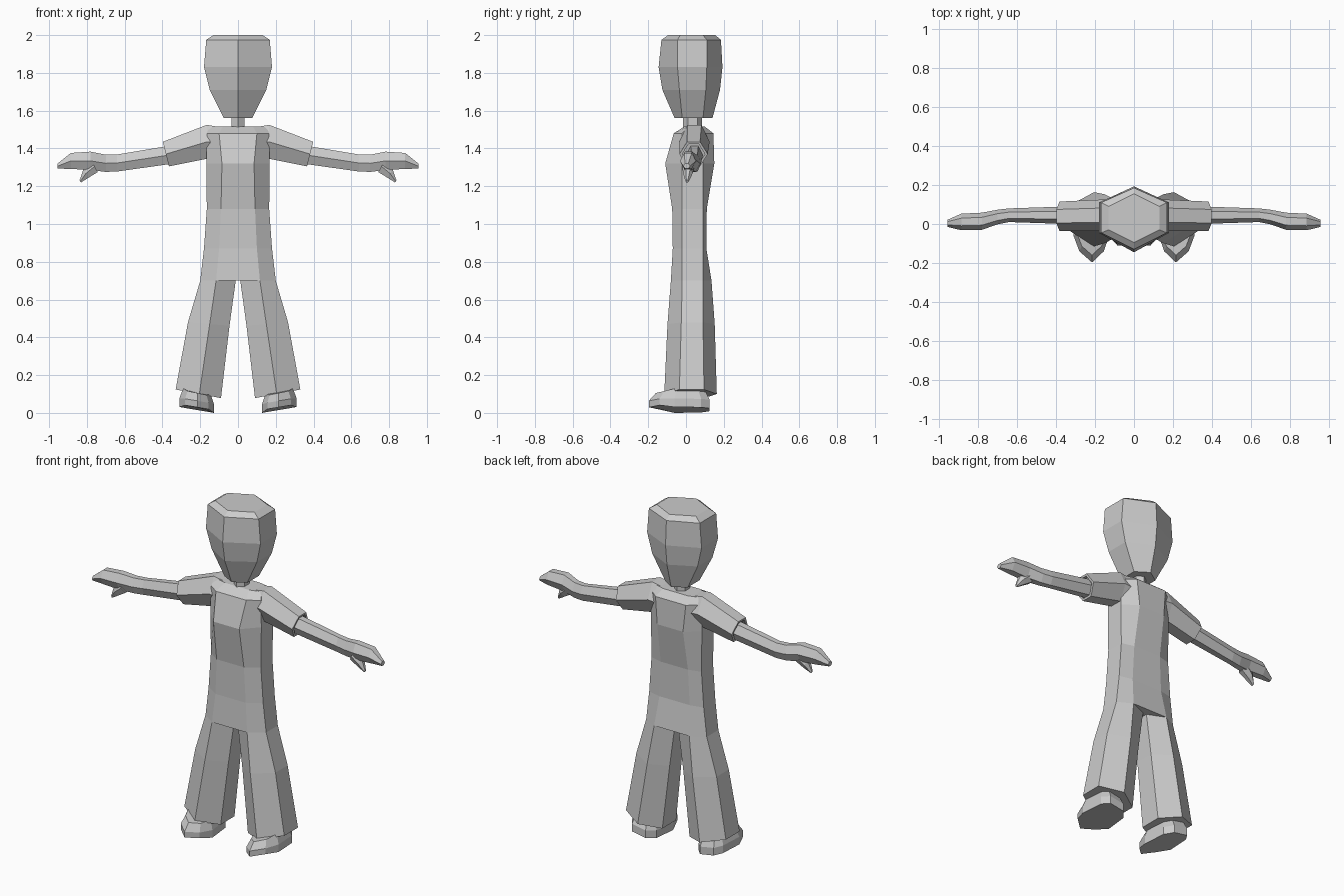
import bpy
import bmesh

cube = bpy.data.objects.get("Cube")
if cube:
    bpy.data.objects.remove(cube, do_unlink=True)

grey = bpy.data.materials.new("plain_grey")
grey.use_nodes = True
grey.diffuse_color = (0.6, 0.6, 0.6, 1)
grey.node_tree.nodes["Principled BSDF"].inputs["Base Color"].default_value = (0.6, 0.6, 0.6, 1)


def loft(name, rings, mirrored=False):
    """Skin a closed, flat-shaded body over rings of equal point count."""
    bm = bmesh.new()
    loops = [[bm.verts.new(p) for p in ring] for ring in rings]
    n = len(loops[0])
    for a, b in zip(loops, loops[1:]):
        for i in range(n):
            j = (i + 1) % n
            bm.faces.new((a[i], a[j], b[j], b[i]))
    bm.faces.new(loops[0])
    bm.faces.new(loops[-1])
    bmesh.ops.recalc_face_normals(bm, faces=bm.faces)
    mesh = bpy.data.meshes.new(name)
    bm.to_mesh(mesh)
    bm.free()
    mesh.materials.append(grey)
    obj = bpy.data.objects.new(name, mesh)
    bpy.context.collection.objects.link(obj)
    if mirrored:
        obj.modifiers.new("mirror", "MIRROR").use_axis[0] = True
    return obj


def upright_hex(z, outer, mid, inner, front, back, side_f, side_b, slope=0):
    """Horizontal hexagon with a ridge at the front and at the back."""
    pts = [(mid, front), (outer, side_f), (outer, side_b),
           (mid, back), (inner, side_b), (inner, side_f)]
    return [(x, y, z + slope * (x - mid)) for x, y in pts]


def limb_hex(x, low, high, front, back, tilt=0):
    """Hexagon across an arm that runs along x, flat on top and below."""
    mid, d = (low + high) / 2, (back - front) * 0.27
    pts = [(front, mid), (front + d, high), (back - d, high),
           (back, mid), (back - d, low), (front + d, low)]
    return [(x + tilt * (z - mid), y, z) for y, z in pts]


def torso_ring(z, width, flat, front, back, side_f=-0.02, side_b=0.09):
    half = [(flat, front), (width, side_f), (width, side_b), (flat, back)]
    return [(x, y, z) for x, y in half] + [(-x, y, z) for x, y in reversed(half)]


# Head and neck
head = [(1.56, 0.075, -0.06, 0.14, -0.02, 0.09), (1.71, 0.15, -0.125, 0.18, -0.035, 0.105),
        (1.83, 0.18, -0.145, 0.193, -0.045, 0.11), (1.975, 0.168, -0.13, 0.185, -0.045, 0.11),
        (2.0, 0.13, -0.095, 0.155, -0.03, 0.09)]
loft("head", [upright_hex(z, w, 0, -w, f, b, sf, sb) for z, w, f, b, sf, sb in head])
loft("neck", [upright_hex(z, 0.035, 0, -0.035, -0.015, 0.085, 0.01, 0.06) for z in (1.47, 1.6)])

# Torso
loft("torso", [
    torso_ring(0.7, 0.2, 0.116, -0.08, 0.135),
    torso_ring(0.87, 0.18, 0.1, -0.07, 0.108),
    torso_ring(1.08, 0.165, 0.09, -0.073, 0.11),
    torso_ring(1.32, 0.168, 0.085, -0.11, 0.15),
    torso_ring(1.48, 0.165, 0.1, -0.065, 0.145),
    torso_ring(1.515, 0.15, 0.08, -0.01, 0.1, 0.01, 0.08)])

# Trouser legs
loft("trouser_leg", [
    upright_hex(0.7, 0.2, 0.116, 0.012, -0.08, 0.135, -0.02, 0.09),
    upright_hex(0.47, 0.265, 0.15, 0.045, -0.098, 0.152, -0.025, 0.09, 0.08),
    upright_hex(0.1, 0.33, 0.205, 0.09, -0.115, 0.163, -0.035, 0.095, 0.19)], True)

# Sleeves with a recessed cuff
loft("sleeve", [
    limb_hex(0.05, 1.35, 1.505, -0.035, 0.125),
    limb_hex(0.165, 1.345, 1.525, -0.035, 0.125),
    limb_hex(0.382, 1.305, 1.435, -0.035, 0.115, 0.25),
    limb_hex(0.382, 1.317, 1.423, -0.02, 0.1, 0.25),
    limb_hex(0.365, 1.317, 1.423, -0.02, 0.1, 0.25)], True)

# Arms and hands
loft("arm_and_hand", [
    limb_hex(0.34, 1.32, 1.418, 0.0, 0.09),
    limb_hex(0.64, 1.278, 1.368, 0.01, 0.08),
    limb_hex(0.7, 1.276, 1.367, -0.002, 0.073),
    limb_hex(0.78, 1.285, 1.383, -0.03, 0.058),
    limb_hex(0.885, 1.292, 1.376, -0.032, 0.053),
    limb_hex(0.955, 1.293, 1.32, -0.015, 0.022)], True)
loft("thumb", [
    limb_hex(0.76, 1.275, 1.335, -0.02, 0.045, 0.6),
    limb_hex(0.805, 1.245, 1.29, -0.015, 0.035, 0.6),
    limb_hex(0.835, 1.22, 1.232, -0.003, 0.015, 0.6)], True)

# Shoes, tilted outward with the toe slightly raised
outline = [(0.31, -0.06), (0.28, -0.14), (0.215, -0.197), (0.155, -0.14), (0.127, -0.06),
           (0.14, 0.08), (0.18, 0.125), (0.27, 0.125), (0.3, 0.08)]


def shoe_ring(lift, scale):
    ring = []
    for x, y in outline:
        toe = 0.015 if y < -0.1 else 0
        height = lift * (0.75 if y < -0.1 else 1)
        ring.append((0.215 + (x - 0.215) * scale, -0.01 + (y + 0.01) * scale,
                     (x - 0.127) * 0.17 + toe + height))
    return ring


loft("shoe", [shoe_ring(0, 1), shoe_ring(0.045, 1), shoe_ring(0.1, 0.8)], True)
